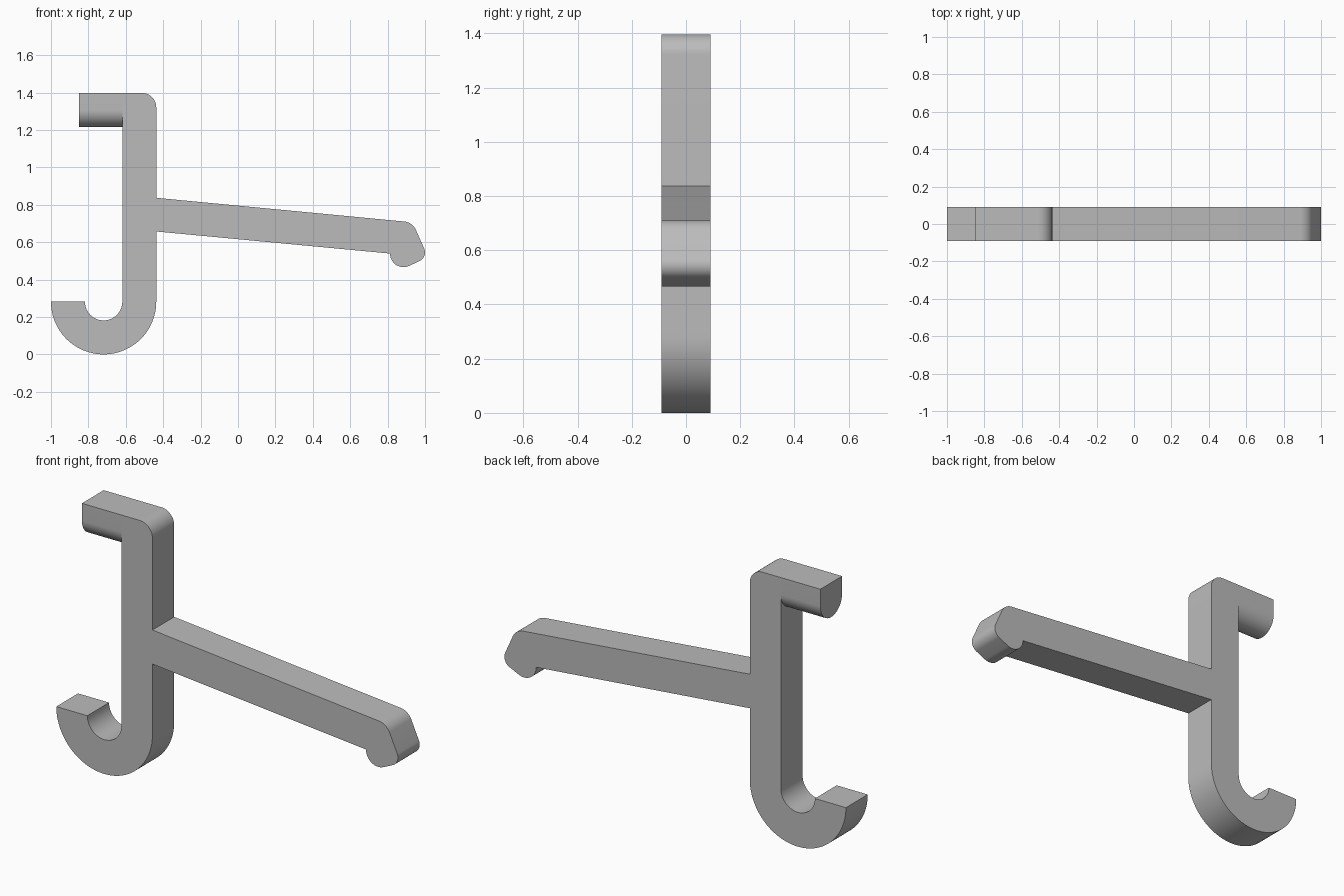
import bpy, bmesh, math
from mathutils import Vector

cube = bpy.data.objects.get("Cube")
if cube:
    bpy.data.objects.remove(cube)

HALF = 0.091          # half thickness of the bracket
TOP = 1.397
R_OUT, R_IN = 0.2815, 0.1
HOOK_X = R_OUT - 1
BACK, FRONT = HOOK_X + R_IN, HOOK_X + R_OUT   # two faces of the shaft

grey = bpy.data.materials.new("plain grey")
grey.use_nodes = True
grey.diffuse_color = (0.5, 0.5, 0.5, 1)
grey.node_tree.nodes["Principled BSDF"].inputs["Base Color"].default_value = grey.diffuse_color


def arc(cx, cy, r, start, end, n=32):
    angles = [math.radians(start + (end - start) * i / n) for i in range(n + 1)]
    return [Vector((cx + r * math.cos(a), cy + r * math.sin(a))) for a in angles]


def fillet(before, corner, after, r, n=14):
    before, corner, after = Vector(before), Vector(corner), Vector(after)
    a, b = (before - corner).normalized(), (after - corner).normalized()
    half = a.angle(b) / 2
    centre = corner + (a + b).normalized() * r / math.sin(half)
    t = r / math.tan(half)
    u, v = corner + a * t - centre, corner + b * t - centre
    return [centre + u.normalized().slerp(v.normalized(), i / n) * r for i in range(n + 1)]


def extrude(name, points, direction, open_start=False):
    bm = bmesh.new()
    face = bm.faces.new([bm.verts.new(p) for p in points])
    ext = bmesh.ops.extrude_face_region(bm, geom=[face], use_keep_orig=True)
    moved = [g for g in ext["geom"] if isinstance(g, bmesh.types.BMVert)]
    bmesh.ops.translate(bm, verts=moved, vec=direction)
    bmesh.ops.recalc_face_normals(bm, faces=bm.faces)
    if open_start:
        bmesh.ops.delete(bm, geom=[face], context='FACES_ONLY')
    mesh = bpy.data.meshes.new(name)
    bm.to_mesh(mesh)
    bm.free()
    mesh.materials.append(grey)
    obj = bpy.data.objects.new(name, mesh)
    bpy.context.collection.objects.link(obj)
    bpy.ops.object.select_all(action='DESELECT')
    obj.select_set(True)
    bpy.context.view_layer.objects.active = obj
    bpy.ops.object.shade_smooth_by_angle(angle=math.radians(25))
    return obj


# Corners of the sloping arm and its turned-down tip
arm_low, arm_end = (FRONT, 0.657), (0.813, 0.539)
tip_low, tip_out, tip_top = (0.813, 0.4254), (1.016, 0.52), (0.933, 0.706)
arm_high, shaft_top, shaft_back = (FRONT, 0.837), (FRONT, TOP), (BACK, TOP)

# Bracket outline: hook, shaft and arm in one continuous profile
outline = arc(HOOK_X, R_OUT, R_OUT, 180, 360, 48)
outline += [Vector(arm_low), Vector(arm_end)]
outline += fillet(arm_end, tip_low, tip_out, 0.072)
outline += fillet(tip_low, tip_out, tip_top, 0.052)
outline += fillet(tip_out, tip_top, arm_high, 0.075)
outline += [Vector(arm_high)]
outline += fillet(arm_high, shaft_top, shaft_back, 0.075)
outline += [Vector(shaft_back)]
outline += arc(HOOK_X, R_OUT, R_IN, 0, -180)
extrude("hook_bracket", [(p.x, -HALF, p.y) for p in outline], (0, 2 * HALF, 0))

# Top peg: flat above, half round below
section = [Vector((-HALF, TOP))] + arc(0, TOP - HALF, HALF, 180, 360) + [Vector((HALF, TOP))]
extrude("top_peg", [(BACK, p.x, p.y) for p in section], (-0.85 - BACK, 0, 0), open_start=True)
